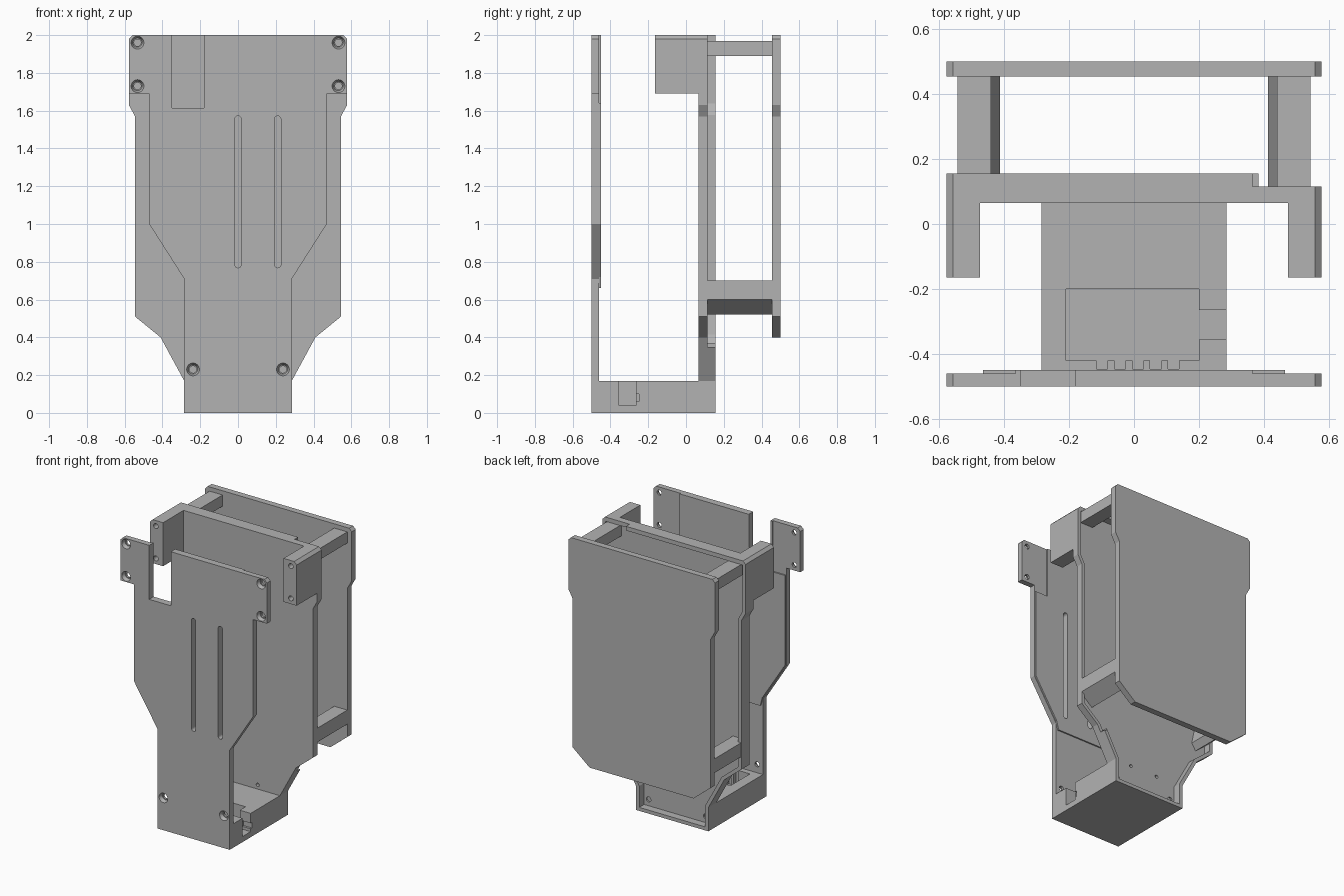
import bpy, bmesh, math
from mathutils import Matrix

if "Cube" in bpy.data.objects:
    bpy.data.objects.remove(bpy.data.objects["Cube"])

grey = bpy.data.materials.new("matte grey")
grey.diffuse_color = (0.45, 0.45, 0.45, 1)
grey.use_nodes = True
grey.node_tree.nodes["Principled BSDF"].inputs["Base Color"].default_value = grey.diffuse_color


def finish(bm, name):
    bmesh.ops.recalc_face_normals(bm, faces=bm.faces)
    me = bpy.data.meshes.new(name)
    bm.to_mesh(me)
    bm.free()
    ob = bpy.data.objects.new(name, me)
    bpy.context.collection.objects.link(ob)
    me.materials.append(grey)
    return ob


def prism(name, pts, y0, y1):
    """Extrude an x-z outline from y0 to y1."""
    bm = bmesh.new()
    f = bm.faces.new([bm.verts.new((x, y0, z)) for x, z in pts])
    g = bmesh.ops.extrude_face_region(bm, geom=[f])["geom"]
    verts = [v for v in g if isinstance(v, bmesh.types.BMVert)]
    bmesh.ops.translate(bm, verts=verts, vec=(0, y1 - y0, 0))
    return finish(bm, name)


def box(name, x0, x1, y0, y1, z0, z1):
    return prism(name, [(x0, z0), (x1, z0), (x1, z1), (x0, z1)], y0, y1)


def hole(x, z, y0, y1, r0, r1):
    """Round or tapered cutter along y."""
    bm = bmesh.new()
    m = Matrix.Translation((x, (y0 + y1) / 2, z)) @ Matrix.Rotation(-math.pi / 2, 4, 'X')
    bmesh.ops.create_cone(bm, cap_ends=True, segments=24, radius1=r0, radius2=r1,
                          depth=y1 - y0, matrix=m)
    return finish(bm, "hole_cutter")


def slot(x, z0, z1, r, y0, y1):
    pts = [(x + r * math.cos(a * math.pi / 8), z1 + r * math.sin(a * math.pi / 8)) for a in range(9)]
    pts += [(x - r * math.cos(a * math.pi / 8), z0 - r * math.sin(a * math.pi / 8)) for a in range(9)]
    return prism("slot_cutter", pts, y0, y1)


def mirrored(half):
    return half + [(-x, z) for x, z in reversed(half)]


def boolean(ob, others, op='DIFFERENCE'):
    bpy.context.view_layer.objects.active = ob
    for c in others:
        m = ob.modifiers.new("cut", 'BOOLEAN')
        m.operation, m.object, m.solver = op, c, 'EXACT'
        bpy.ops.object.modifier_apply(modifier=m.name)
        bpy.data.objects.remove(c)


# Front plate with a raised inner layer
front = prism("front_plate", mirrored([
    (0.285, 0), (0.285, 0.71), (0.47, 1.0), (0.47, 1.69),
    (0.578, 1.69), (0.578, 1.98), (0.558, 2.0)]), -0.5, -0.46)
inner = prism("front_plate_inner", mirrored([
    (0.27, 0.66), (0.285, 0.72), (0.465, 1.0), (0.465, 1.64),
    (0.365, 1.64), (0.365, 2.0)]), -0.47, -0.45)
boolean(front, [inner], 'UNION')
cuts = [box("notch_cutter", -0.35, -0.18, -0.6, -0.4, 1.615, 2.1)]
cuts += [slot(x, 0.785, 1.555, 0.017, -0.6, -0.4) for x in (0, 0.21)]
for s in (-1, 1):
    for x, z in ((0.532, 1.96), (0.532, 1.73), (0.238, 0.23)):
        cuts.append(hole(s * x, z, -0.6, -0.4, 0.018, 0.018))
        cuts.append(hole(s * x, z, -0.51, -0.475, 0.038, 0.024))
boolean(front, cuts)

# Middle tray: outline with a rim around a pocket open to the back
tray = prism("middle_tray", mirrored([
    (0.285, 0), (0.285, 0.17), (0.41, 0.40), (0.545, 0.51), (0.545, 1.57),
    (0.578, 1.63), (0.578, 1.98), (0.558, 2.0)]), 0.065, 0.155)
cuts = [prism("pocket_cutter", mirrored([
    (0.26, 0.025), (0.26, 0.177), (0.39, 0.415), (0.52, 0.522), (0.52, 1.577),
    (0.553, 1.637), (0.553, 1.97)]), 0.10, 0.3),
    box("rim_step_cutter", 0.365, 0.7, 0.115, 0.3, 0.35, 2.1)]
for s in (-1, 1):
    cuts.append(hole(s * 0.225, 0.07, 0.08, 0.13, 0.018, 0.018))
    cuts.append(hole(s * 0.11, 0.20, 0.05, 0.13, 0.012, 0.012))
boolean(tray, cuts)

# Mounting blocks at the upper corners, with screw holes
for s, side in ((-1, "left"), (1, "right")):
    half = [(0.475, 1.69), (0.578, 1.69), (0.578, 1.98), (0.558, 2.0), (0.475, 2.0)]
    block = prism("mount_block_" + side, [(s * x, z) for x, z in half], -0.165, 0.08)
    boolean(block, [hole(s * 0.532, z, -0.3, -0.05, 0.018, 0.018) for z in (1.73, 1.96)])

# Base block with socket pocket, side channel and contact slots
base = box("base_block", -0.285, 0.285, -0.465, 0.09, 0, 0.17)
cuts = [box("socket_cutter", -0.21, 0.2, -0.42, -0.2, 0.04, 0.3),
        box("channel_cutter", 0.19, 0.4, -0.355, -0.265, 0.04, 0.3),
        box("channel_side_cutter", 0.22, 0.4, -0.27, -0.25, 0.06, 0.10)]
for i in range(5):
    x = -0.115 + i * 0.055
    cuts.append(box("contact_cutter", x, x + 0.034, -0.447, -0.41, 0.04, 0.3))
boolean(base, cuts)

# Back plate
prism("back_plate", mirrored([
    (0.41, 0.40), (0.545, 0.51), (0.545, 1.57), (0.578, 1.63),
    (0.578, 1.98), (0.558, 2.0)]), 0.455, 0.5)

# Standoffs joining the tray and the back plate
for s, side in ((-1, "left"), (1, "right")):
    upper = [(0.44, 1.89), (0.543, 1.89), (0.543, 1.97), (0.44, 1.97)]
    lower = [(0.543, 0.70), (0.543, 0.60), (0.445, 0.52), (0.413, 0.57), (0.44, 0.70)]
    for name, pts in (("upper", upper), ("lower", lower)):
        prism(f"{name}_standoff_{side}", [(s * x, z) for x, z in pts], 0.095, 0.46)
